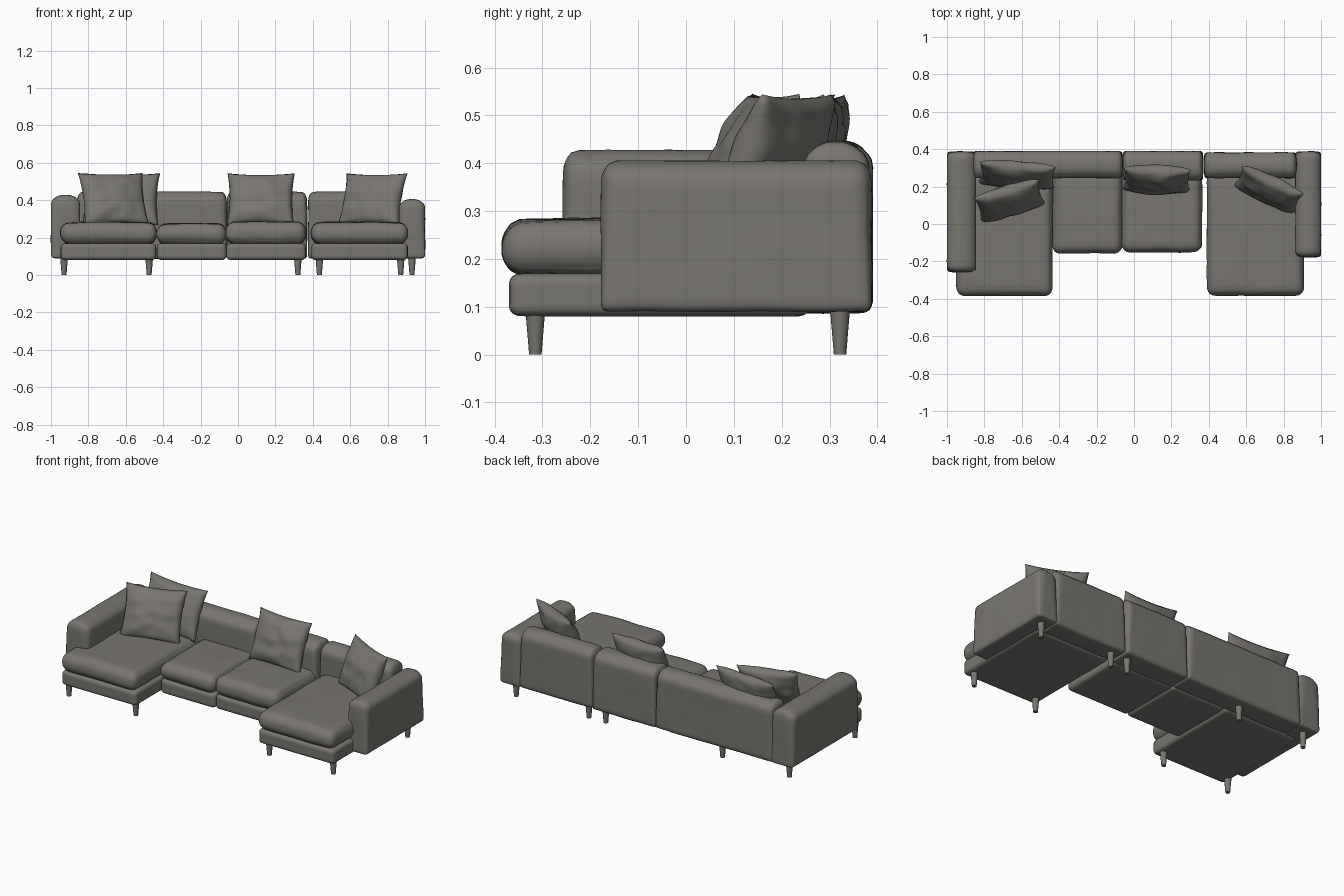
import bpy, bmesh, math
from mathutils import Vector, Matrix, noise

if "Cube" in bpy.data.objects:
    bpy.data.objects.remove(bpy.data.objects["Cube"])

fabric = bpy.data.materials.new("warm grey fabric")
fabric.diffuse_color = (0.19, 0.18, 0.163, 1)
fabric.use_nodes = True
fabric.node_tree.nodes["Principled BSDF"].inputs["Base Color"].default_value = fabric.diffuse_color


def finish(name, bm):
    bmesh.ops.recalc_face_normals(bm, faces=bm.faces)
    for f in bm.faces:
        f.smooth = True
    me = bpy.data.meshes.new(name)
    bm.to_mesh(me)
    bm.free()
    me.materials.append(fabric)
    ob = bpy.data.objects.new(name, me)
    bpy.context.collection.objects.link(ob)
    return ob


def soft_box(name, lo, hi, r, puff=0.0, low=1.0, wobble=0.0):
    """Upholstered box: r = rounding per axis, low = rounding factor at the
    bottom, puff = crowning of the top and bottom, wobble = slack cloth."""
    lo, hi = Vector(lo), Vector(hi)
    c, h = (lo + hi) / 2, (hi - lo) / 2
    bm = bmesh.new()
    bmesh.ops.create_cube(bm, size=2)
    bmesh.ops.subdivide_edges(bm, edges=bm.edges[:], cuts=19, use_grid_fill=True)
    for v in bm.verts:
        u = [math.sin(max(-1, min(1, a)) * math.pi / 2) for a in v.co]
        k = low + (1 - low) * (u[2] + 1) / 2
        d, inner, rad = Vector(), Vector(), Vector()
        for i in range(3):
            rad[i] = min(r[i] * k, h[i] * 0.98)
            p, lim = u[i] * h[i], h[i] - rad[i]
            inner[i] = max(-lim, min(lim, p))
            d[i] = (p - inner[i]) / rad[i]
        if d.length > 0:
            d.normalize()
        p = inner + Vector(d[i] * rad[i] for i in range(3))
        crown = (1 - u[0] ** 2) * (1 - u[1] ** 2)
        p.z += puff * u[2] * math.sqrt(max(0, crown))
        v.co = c + p
        if wobble:
            v.co += noise.noise_vector(v.co * 9) * wobble
    return finish(name, bm)


def pillow(name, loc, w, h, t, turn, lean, seed):
    """Square scatter pillow with pulled-out corners and creases."""
    bm = bmesh.new()
    for side in (-1, 1):
        made = bmesh.ops.create_grid(bm, x_segments=28, y_segments=28, size=1)
        for v in made["verts"]:
            u, s = v.co.x, v.co.y
            body = max(0.0, (1 - u * u) * (1 - s * s))
            x = u * w / 2 * (1 - 0.07 * (1 - s * s))
            z = s * h / 2 * (1 - 0.07 * (1 - u * u))
            crease = noise.noise(Vector((u * 2.2 + seed, s * 2.2, side * 3)))
            y = side * t / 2 * body ** 0.42 * (1 + 0.22 * crease)
            v.co = (x, y, z)
    bmesh.ops.remove_doubles(bm, verts=bm.verts, dist=0.0005)
    bm.transform(Matrix.Translation(loc) @ Matrix.Rotation(math.radians(turn), 4, 'Z')
                 @ Matrix.Rotation(math.radians(-lean), 4, 'X'))
    return finish(name, bm)


def leg(name, x, y):
    bm = bmesh.new()
    bmesh.ops.create_cone(bm, cap_ends=True, segments=20, radius1=0.013,
                          radius2=0.022, depth=0.11,
                          matrix=Matrix.Translation((x, y, 0.055)))
    ob = finish(name, bm)
    bpy.context.view_layer.objects.active = ob
    ob.select_set(True)
    bpy.ops.object.shade_smooth_by_angle(angle=math.radians(40))
    ob.select_set(False)


# Seat modules: name, x range, front y, cushion top
for name, x0, x1, front, top in (
        ("left_chaise", -0.95, -0.435, -0.385, 0.278),
        ("middle_left_seat", -0.435, -0.06, -0.158, 0.270),
        ("middle_right_seat", -0.065, 0.365, -0.152, 0.280),
        ("right_chaise", 0.39, 0.91, -0.385, 0.278)):
    soft_box(name + "_base", (x0 + 0.002, front + 0.015, 0.08),
             (x1 - 0.002, 0.26, 0.17), (0.025, 0.025, 0.022))
    soft_box(name + "_cushion", (x0, front, 0.17), (x1, 0.29, top),
             (0.045, 0.045, 0.05), puff=0.008, wobble=0.004)

# Arms
soft_box("left_arm", (-1.0, -0.258, 0.09), (-0.845, 0.388, 0.428),
         (0.07, 0.03, 0.055), low=0.35, wobble=0.002)
soft_box("right_arm", (0.862, -0.178, 0.09), (1.0, 0.388, 0.405),
         (0.062, 0.035, 0.05), low=0.35, wobble=0.002)

# Backrests
for name, x0, x1, y0, y1 in (("left_back", -0.86, -0.06, 0.245, 0.39),
                             ("middle_back", -0.06, 0.37, 0.232, 0.39),
                             ("right_back", 0.375, 0.87, 0.245, 0.383)):
    soft_box(name, (x0, y0, 0.09), (x1, y1, 0.443), (0.025, 0.065, 0.055),
             puff=0.004, low=0.35, wobble=0.002)

# Scatter pillows
pillow("left_rear_pillow", (-0.625, 0.262, 0.405), 0.41, 0.30, 0.11, -4, 22, 1)
pillow("left_front_pillow", (-0.665, 0.125, 0.405), 0.36, 0.31, 0.12, 16, 25, 5)
pillow("middle_pillow", (0.122, 0.238, 0.405), 0.36, 0.30, 0.12, -2, 22, 9)
pillow("right_pillow", (0.72, 0.185, 0.405), 0.36, 0.30, 0.12, -25, 22, 13)

# Legs
for i, x in enumerate((-0.93, -0.475, 0.32, 0.435, 0.93)):
    leg("rear_leg_%d" % (i + 1), x, 0.322)
for i, x in enumerate((-0.93, -0.475, 0.435, 0.87)):
    leg("front_leg_%d" % (i + 1), x, -0.315)
